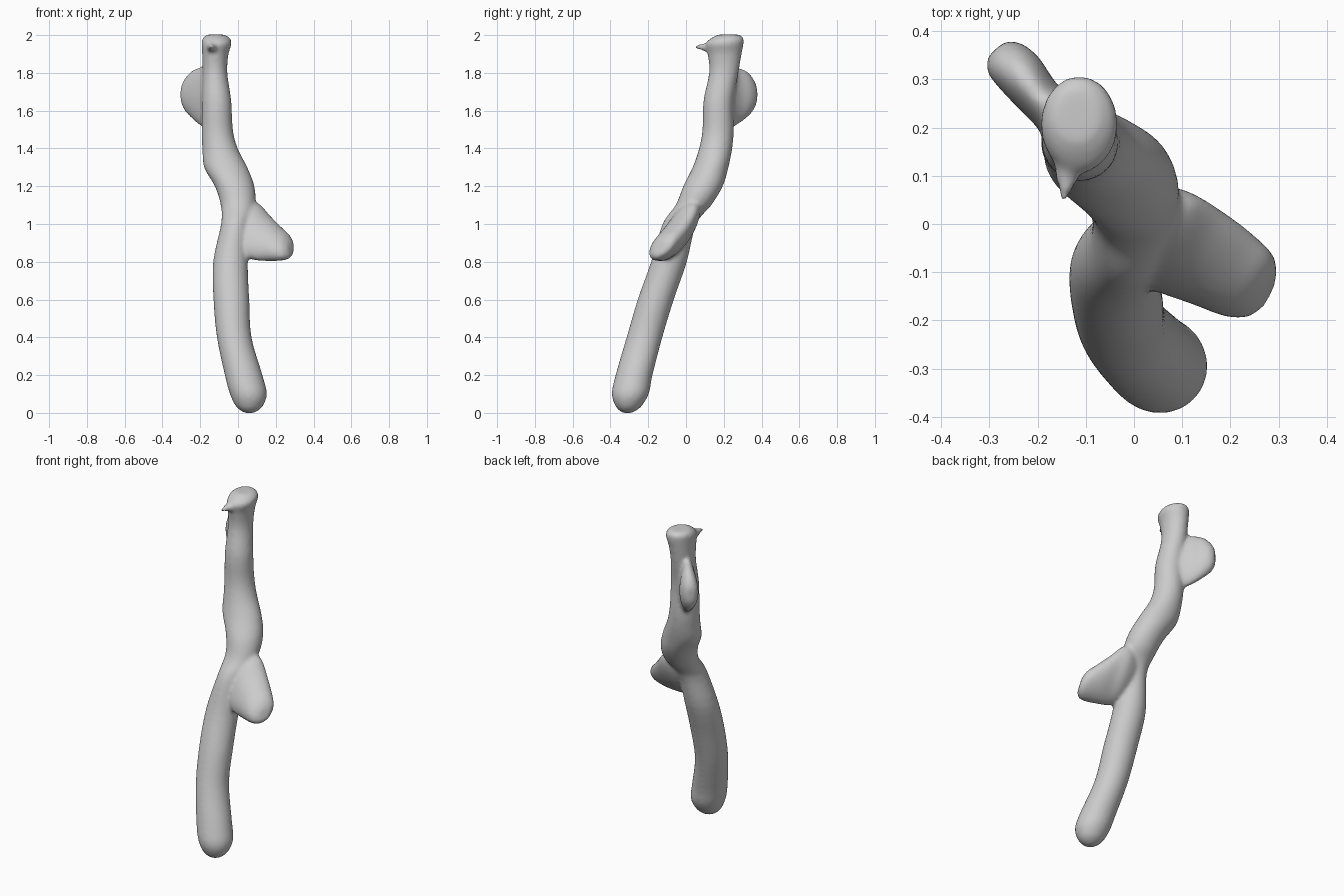
import bpy, bmesh, math
from mathutils import Vector

SIDES, STEPS = 28, 4


def catmull(a, b, c, d, t):
    return [0.5 * (2 * q + (r - p) * t + (2 * p - 5 * q + 4 * r - s) * t * t
                   + (3 * q - p - 3 * r + s) * t ** 3) for p, q, r, s in zip(a, b, c, d)]


def loft(bm, rows, u, v):
    """Skin elliptical rings given as (x, y, z, half width along u, half width along v)."""
    u, v = Vector(u).normalized(), Vector(v).normalized()
    pts = [rows[0]] + rows + [rows[-1]]
    fine = [catmull(*pts[i:i + 4], s / STEPS) for i in range(len(rows) - 1) for s in range(STEPS)]
    fine.append(rows[-1])
    rings = []
    for x, y, z, a, b in fine:
        ring = []
        for k in range(SIDES):
            ang = 2 * math.pi * k / SIDES
            ring.append(bm.verts.new(Vector((x, y, z)) + u * a * math.cos(ang) + v * b * math.sin(ang)))
        rings.append(ring)
    faces = [bm.faces.new(rings[0][::-1]), bm.faces.new(rings[-1])]
    for lo, hi in zip(rings, rings[1:]):
        for k in range(SIDES):
            n = (k + 1) % SIDES
            faces.append(bm.faces.new((lo[k], lo[n], hi[n], hi[k])))
    bmesh.ops.recalc_face_normals(bm, faces=faces)


bm = bmesh.new()

# Main stem with flared top
loft(bm, [
    (0.06, -0.31, 0.00, 0.025, 0.025), (0.06, -0.305, 0.03, 0.068, 0.065),
    (0.055, -0.295, 0.10, 0.098, 0.098), (0.03, -0.275, 0.20, 0.100, 0.098),
    (-0.02, -0.22, 0.40, 0.092, 0.095), (-0.035, -0.16, 0.60, 0.095, 0.096),
    (-0.04, -0.09, 0.80, 0.092, 0.095), (-0.015, -0.035, 1.00, 0.075, 0.09),
    (0.0, 0.04, 1.10, 0.092, 0.095), (-0.018, 0.09, 1.20, 0.105, 0.105),
    (-0.065, 0.13, 1.30, 0.115, 0.095), (-0.095, 0.157, 1.40, 0.094, 0.088),
    (-0.11, 0.17, 1.50, 0.083, 0.083), (-0.113, 0.172, 1.65, 0.078, 0.08),
    (-0.122, 0.20, 1.80, 0.066, 0.078), (-0.12, 0.205, 1.90, 0.07, 0.09),
    (-0.113, 0.205, 1.955, 0.08, 0.10), (-0.115, 0.22, 1.985, 0.072, 0.085),
    (-0.118, 0.225, 2.003, 0.045, 0.055)], (1, 0, 0), (0, 1, 0))

# Short side branch
loft(bm, [
    (-0.04, -0.02, 0.98, 0.06, 0.10), (0.04, -0.025, 0.97, 0.085, 0.16),
    (0.10, -0.045, 0.96, 0.085, 0.17), (0.16, -0.075, 0.925, 0.085, 0.135),
    (0.22, -0.11, 0.895, 0.08, 0.10), (0.26, -0.13, 0.88, 0.065, 0.075),
    (0.28, -0.14, 0.87, 0.035, 0.04)], (0.5, 0.85, 0), (0, 0.43, 0.9))

# Flattened knob near the top
loft(bm, [
    (-0.12, 0.19, 1.67, 0.05, 0.20), (-0.19, 0.255, 1.675, 0.046, 0.16),
    (-0.235, 0.31, 1.685, 0.052, 0.13), (-0.27, 0.345, 1.685, 0.046, 0.09),
    (-0.287, 0.362, 1.685, 0.025, 0.045)], (0.73, 0.68, 0), (0, 0, 1))

# Pointed splinter on the rim
loft(bm, [
    (-0.12, 0.18, 1.93, 0.055, 0.05), (-0.135, 0.11, 1.935, 0.03, 0.025),
    (-0.146, 0.05, 1.938, 0.009, 0.009)], (1, 0, 0), (0, 0, 1))

mesh = bpy.data.meshes.new("branch")
bm.to_mesh(mesh)
bm.free()
branch = bpy.data.objects.new("branch", mesh)
bpy.context.collection.objects.link(branch)

# Fuse the parts into one soft skin
fuse = branch.modifiers.new("fuse", 'REMESH')
fuse.mode = 'VOXEL'
fuse.voxel_size = 0.01
fuse.use_smooth_shade = True
soften = branch.modifiers.new("soften", 'SMOOTH')
soften.factor = 0.5
soften.iterations = 10

grey = bpy.data.materials.new("pale grey")
grey.diffuse_color = (0.6, 0.6, 0.6, 1)
mesh.materials.append(grey)
for p in mesh.polygons:
    p.use_smooth = True
